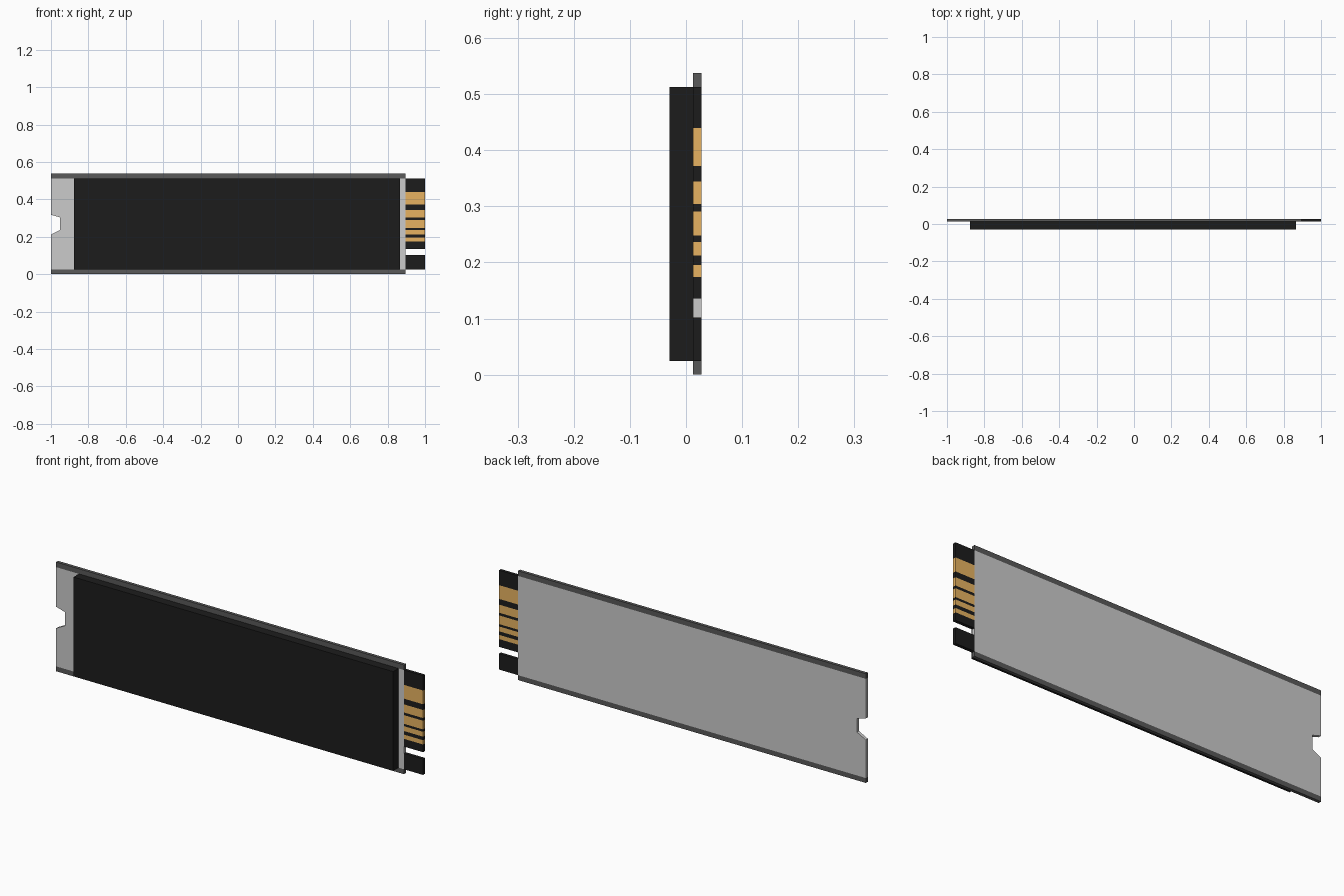
import bpy, bmesh

if "Cube" in bpy.data.objects:
    bpy.data.objects.remove(bpy.data.objects["Cube"])

Y0, Y1 = 0.0125, 0.028   # front and back of the thin board
YF = -0.029              # front of the raised casing
X_END = 0.896            # where the board stops and the connector begins
Z_LOW, Z_HIGH, TOP = 0.024, 0.513, 0.538


def material(name, color):
    m = bpy.data.materials.new(name)
    m.diffuse_color = (*color, 1)
    m.use_nodes = True
    m.node_tree.nodes["Principled BSDF"].inputs["Base Color"].default_value = m.diffuse_color
    return m


def extruded(name, profile, y0, y1, mat=None):
    """Extrude an x-z outline from y0 to y1."""
    bm = bmesh.new()
    face = bm.faces.new([bm.verts.new((x, y0, z)) for x, z in profile])
    geom = bmesh.ops.extrude_face_region(bm, geom=[face])["geom"]
    bmesh.ops.translate(bm, vec=(0, y1 - y0, 0),
                        verts=[v for v in geom if isinstance(v, bmesh.types.BMVert)])
    bmesh.ops.recalc_face_normals(bm, faces=bm.faces)
    mesh = bpy.data.meshes.new(name)
    bm.to_mesh(mesh)
    bm.free()
    obj = bpy.data.objects.new(name, mesh)
    bpy.context.collection.objects.link(obj)
    if mat:
        mesh.materials.append(mat)
    return obj


def box(name, x0, x1, z0, z1, y0, y1, mat=None):
    return extruded(name, [(x0, z0), (x1, z0), (x1, z1), (x0, z1)], y0, y1, mat)


black = material("black_plastic", (0.012, 0.012, 0.012))
dark = material("dark_grey", (0.1, 0.1, 0.1))
gold = material("gold_contact", (0.8, 0.45, 0.12))

# Board with the screw notch in its left edge
extruded("board", [(-1, Z_LOW), (X_END, Z_LOW), (X_END, Z_HIGH), (-1, Z_HIGH),
                   (-1, 0.318), (-0.952, 0.304), (-0.952, 0.237), (-1, 0.212)], Y0, Y1)

# Dark rails along the long edges
box("bottom_rail", -1, X_END, 0, Z_LOW, Y0, Y1, dark)
box("top_rail", -1, X_END, Z_HIGH, TOP, Y0, Y1, dark)

# Raised black casing on the front
box("casing", -0.876, 0.866, Z_LOW, Z_HIGH, YF, Y0, black)

# Edge connector: black strips alternating with gold contacts, with a key slot
box("connector_key_tab", X_END, 1, Z_LOW, 0.102, Y0, Y1, black)
contacts = [(0.174, 0.195), (0.2125, 0.2365), (0.248, 0.291), (0.304, 0.344), (0.372, 0.44)]
z = 0.136
for i, (a, b) in enumerate(contacts, 1):
    box(f"connector_strip_{i}", X_END, 1, z, a, Y0, Y1, black)
    box(f"gold_contact_{i}", X_END, 1, a, b, Y0, Y1, gold)
    z = b
box("connector_top_strip", X_END, 1, z, Z_HIGH, Y0, Y1, black)
